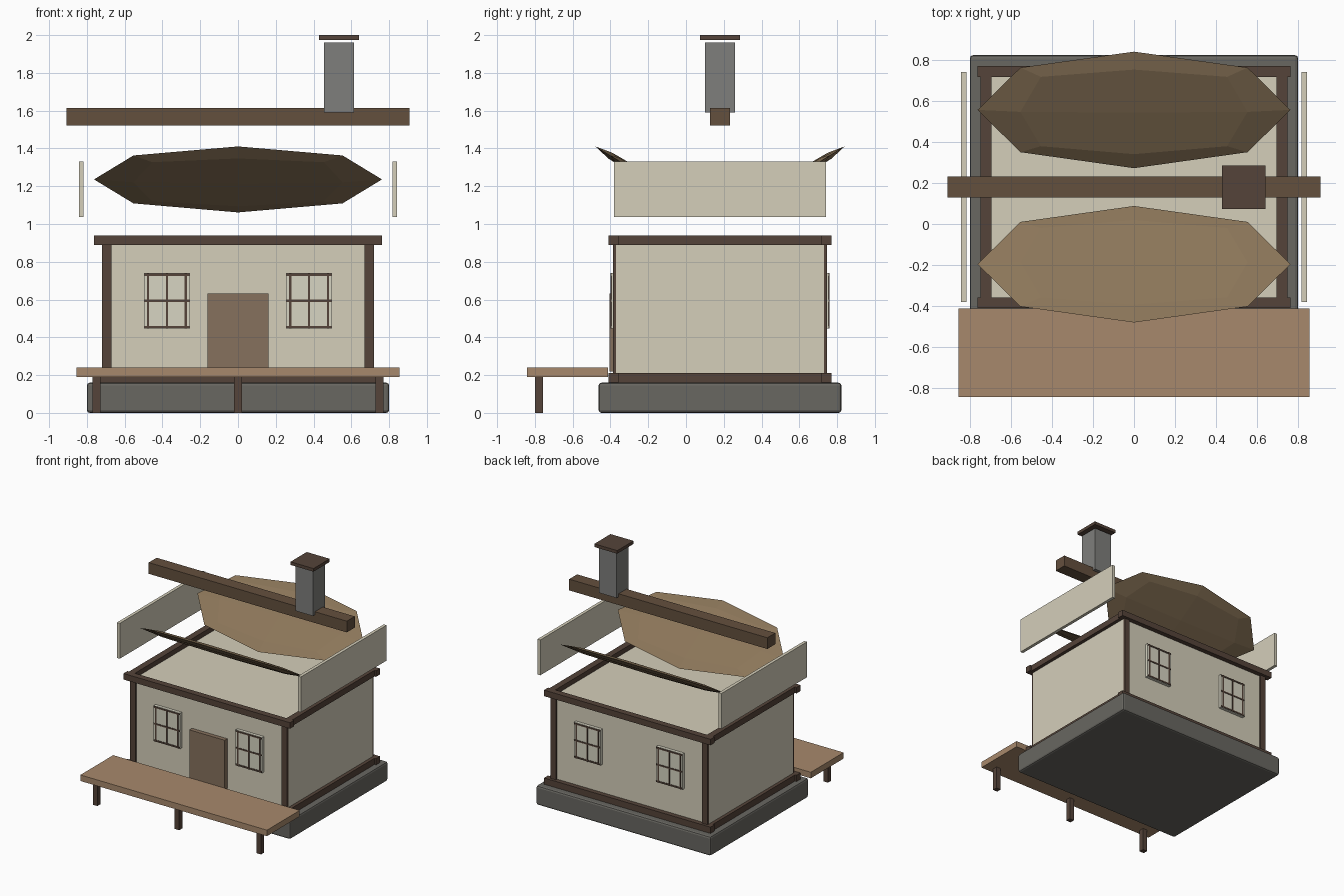
import bpy, math

if "Cube" in bpy.data.objects:
    bpy.data.objects.remove(bpy.data.objects["Cube"])

CY = 0.18  # house centre line in y


def mat(name, r, g, b):
    m = bpy.data.materials.new(name)
    m.diffuse_color = (r, g, b, 1)
    m.use_nodes = True
    m.node_tree.nodes["Principled BSDF"].inputs["Base Color"].default_value = m.diffuse_color
    return m


PLASTER = mat("plaster", .66, .62, .49)
TIMBER = mat("dark_timber", .09, .057, .041)
STONE = mat("stone", .14, .135, .12)
DECK = mat("deck_wood", .39, .25, .15)
ROOF = mat("roof_wood", .26, .18, .10)
RIDGE = mat("ridge_wood", .127, .08, .048)
DOOR = mat("door_wood", .24, .165, .11)
CHIMNEY = mat("chimney_stone", .21, .21, .20)
PANE = mat("window_pane", .68, .66, .54)


def box(name, x, y, z, m):
    """Box from (min, max) ranges."""
    c = [(a + b) / 2 for a, b in (x, y, z)]
    bpy.ops.mesh.primitive_cube_add(size=1, location=c)
    o = bpy.context.object
    o.name = name
    o.scale = [b - a for a, b in (x, y, z)]
    bpy.ops.object.transform_apply(location=False, rotation=False, scale=True)
    o.data.materials.append(m)
    return o


def mid(c, w):
    return (c - w / 2, c + w / 2)


# Stone base with softened edges
base = box("foundation", (-.8, .8), mid(CY, 1.285), (0, .16), STONE)
bev = base.modifiers.new("bevel", 'BEVEL')
bev.width, bev.segments = .015, 2

# Plaster walls
box("walls", (-.721, .721), mid(CY, 1.10), (.165, .9), PLASTER)

# Sill and top beam frames
for label, z in (("sill", (.16, .212)), ("top_plate", (.89, .94))):
    for s in (-1, 1):
        box(label + "_long", (-.763, .763), mid(CY + s * .563, .052), z, TIMBER)
        box(label + "_side", mid(s * .722, .054), mid(CY, 1.076), z, TIMBER)

# Corner posts
for sx in (-1, 1):
    for sy in (-1, 1):
        box("corner_post", mid(sx * .695, .05), mid(CY + sy * .541, .05),
            (.212, .89), TIMBER)

# Door
box("door", (-.162, .162), (-.405, -.365), (.22, .632), DOOR)

# Windows with glazing bars, front and back
for sy in (-1, 1):
    for sx in (-1, 1):
        wx, wz, wy = sx * .376, .593, CY + sy * .56
        box("window_pane", mid(wx, .242), mid(wy, .03), mid(wz, .295), PANE)
        for k in (-1, 0, 1):
            box("window_bar_vertical", mid(wx + k * .1, .012),
                mid(wy + sy * .002, .034), mid(wz, .293), TIMBER)
            box("window_bar_horizontal", mid(wx, .24),
                mid(wy + sy * .002, .034), mid(wz + k * .138, .012), TIMBER)

# Front deck on short posts
box("deck", (-.855, .855), (-.842, -.413), (.19, .24), DECK)
for x in (-.75, 0, .75):
    box("deck_post", mid(x, .042), (-.80, -.758), (0, .19), TIMBER)

# Gable boards at both ends
for s in (-1, 1):
    box("gable_board", mid(s * .83, .026), mid(CY, 1.122), (1.037, 1.33), PLASTER)

# Tilted roof slabs, rounded to facets by one subdivision
for s in (-1, 1):
    slab = box("roof_slab", (-.908, .908), (-.397, .397), (-.03, .03), ROOF)
    slab.location = (0, CY + s * .376, 1.236)
    slab.rotation_euler.x = s * math.radians(31.6)
    sub = slab.modifiers.new("facets", 'SUBSURF')
    sub.levels = sub.render_levels = 1

# Ridge beam and chimney
box("ridge_beam", (-.908, .908), mid(CY, .104), (1.522, 1.615), RIDGE)
box("chimney", mid(.535, .16), mid(CY, .158), (1.59, 1.96), CHIMNEY)
box("chimney_cap", mid(.535, .21), mid(CY, .212), (1.974, 2.0), TIMBER)
